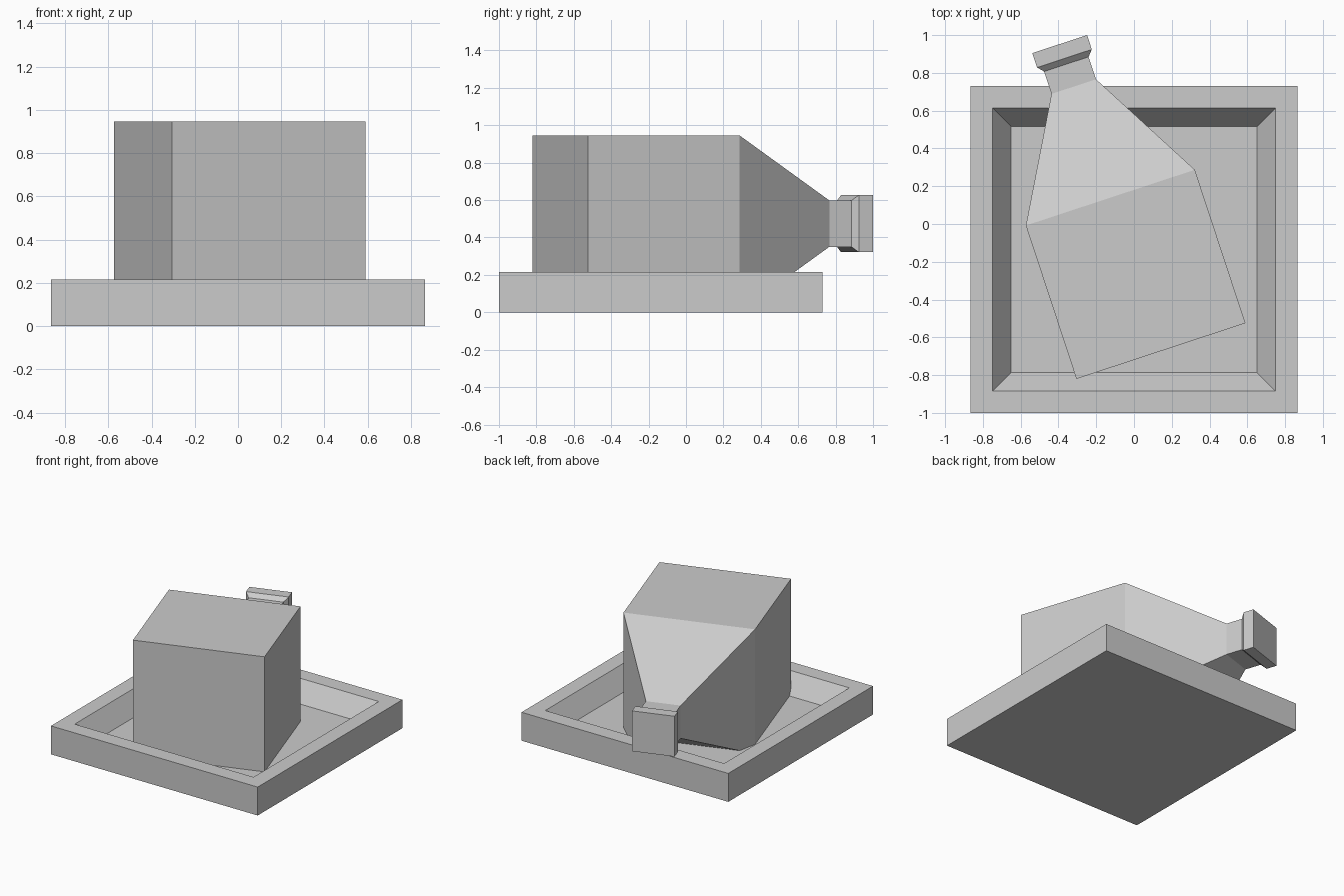
import bpy, bmesh, math
from mathutils import Matrix, Vector

cube = bpy.data.objects.get("Cube")
if cube:
    bpy.data.objects.remove(cube, do_unlink=True)

# One plain grey for everything
grey = bpy.data.materials.new("plain_grey")
grey.use_nodes = True
colour = (0.6, 0.6, 0.6, 1)
grey.diffuse_color = colour
grey.node_tree.nodes["Principled BSDF"].inputs["Base Color"].default_value = colour


def finish(name, bm):
    bmesh.ops.recalc_face_normals(bm, faces=bm.faces)
    mesh = bpy.data.meshes.new(name)
    bm.to_mesh(mesh)
    bm.free()
    mesh.materials.append(grey)
    obj = bpy.data.objects.new(name, mesh)
    bpy.context.collection.objects.link(obj)
    return obj


def square_loft(name, stations):
    """Square rings (distance along +y, half width) joined and capped."""
    bm = bmesh.new()
    rings = []
    for y, h in stations:
        rings.append([bm.verts.new((sx * h, y, sz * h))
                      for sx, sz in ((-1, -1), (1, -1), (1, 1), (-1, 1))])
    for a, b in zip(rings, rings[1:]):
        for i in range(4):
            j = (i + 1) % 4
            bm.faces.new((a[i], a[j], b[j], b[i]))
    bm.faces.new(rings[0])
    bm.faces.new(rings[-1])
    return finish(name, bm)


# Square tray with a bevel-walled recess
bm = bmesh.new()
size, height = 1.73, 0.215
bmesh.ops.create_cube(bm, size=1, matrix=Matrix.Translation((0, -0.135, height / 2))
                      @ Matrix.Diagonal((size, size, height, 1)))
top = max(bm.faces, key=lambda f: f.calc_center_median().z)
bmesh.ops.inset_region(bm, faces=[top], thickness=0.165)
bmesh.ops.inset_region(bm, faces=[top], thickness=0.138)
bmesh.ops.translate(bm, verts=top.verts, vec=(0, 0, -0.14))
finish("tray", bm)

# Square bottle lying on its side, turned on the tray
bottle = square_loft("bottle_body", [(0, 0.471), (0.855, 0.471), (1.474, 0.124), (1.6, 0.124)])
cap = square_loft("bottle_cap", [(1.599, 0.124), (1.631, 0.1525), (1.711, 0.1525)])
for part in (bottle, cap):
    part.location = Vector((0.1425, -0.6725, 0.474))
    part.rotation_euler.z = math.radians(18.25)
